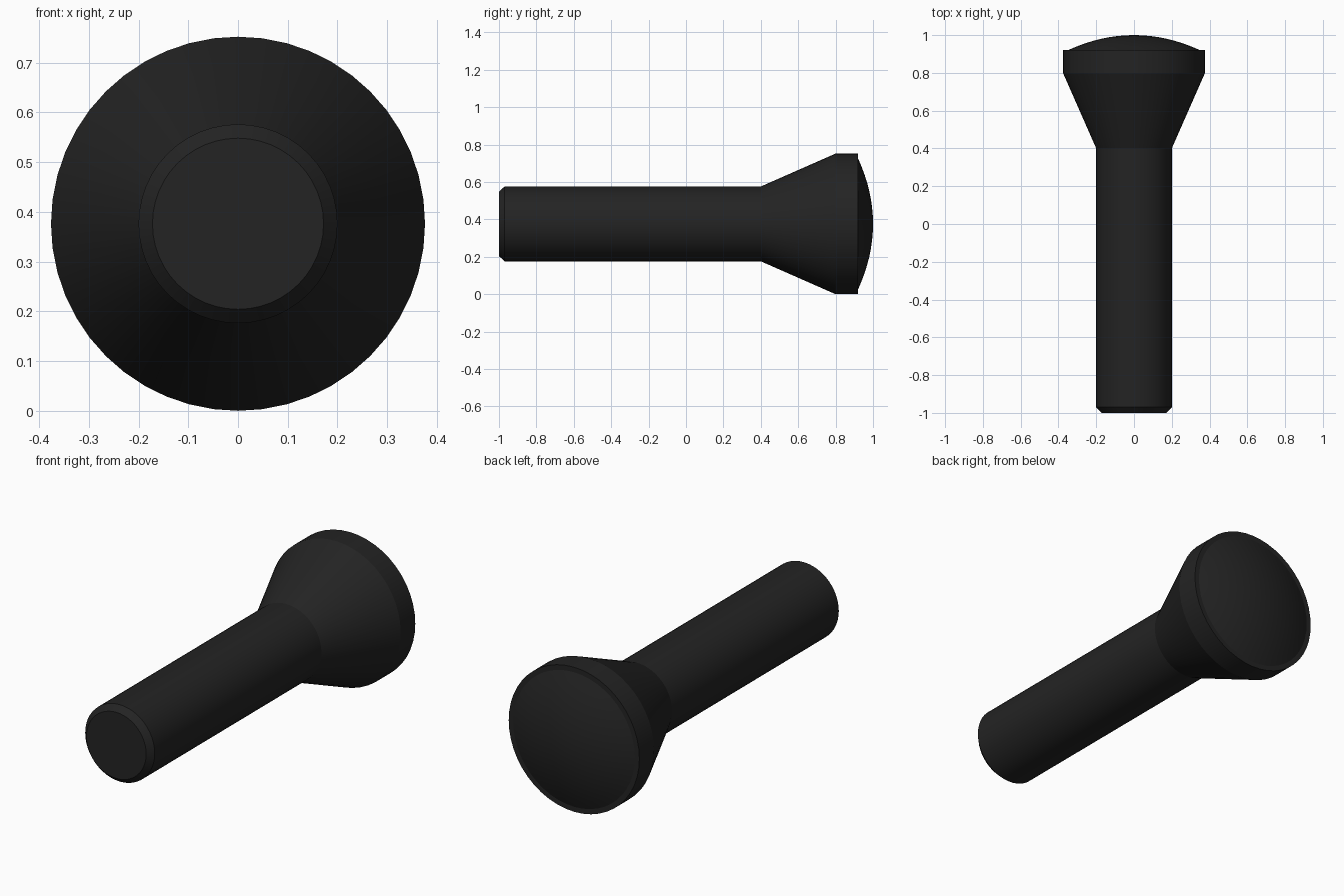
import bpy, bmesh, math

if "Cube" in bpy.data.objects:
    bpy.data.objects.remove(bpy.data.objects["Cube"])

R, SEG = 0.376, 48

black = bpy.data.materials.new("matte black")
black.diffuse_color = (0.017, 0.017, 0.017, 1)
black.use_nodes = True
black.node_tree.nodes["Principled BSDF"].inputs["Base Color"].default_value = black.diffuse_color


def lathe(name, profile, angle):
    """Revolve (radius, y) points around the long axis."""
    bm = bmesh.new()
    verts = [bm.verts.new((r, y, 0)) for r, y in profile]
    edges = [bm.edges.new(p) for p in zip(verts, verts[1:])]
    bmesh.ops.spin(bm, geom=verts + edges, cent=(0, 0, 0), axis=(0, 1, 0),
                   angle=math.tau, steps=SEG, use_merge=True)
    bmesh.ops.remove_doubles(bm, verts=bm.verts, dist=1e-4)
    bmesh.ops.recalc_face_normals(bm, faces=bm.faces)
    me = bpy.data.meshes.new(name)
    bm.to_mesh(me)
    bm.free()
    me.materials.append(black)
    ob = bpy.data.objects.new(name, me)
    bpy.context.collection.objects.link(ob)
    ob.location.z = R
    bpy.ops.object.select_all(action='DESELECT')
    ob.select_set(True)
    bpy.context.view_layer.objects.active = ob
    bpy.ops.object.shade_smooth_by_angle(angle=math.radians(angle))


# Handle with chamfered end, flared head and flat rim
lathe("flashlight_body", [(0, -1), (0.172, -1), (0.2, -0.97), (0.2, 0.4),
                          (R, 0.8), (R, 0.92), (0, 0.92)], 20)

# Shallow domed lens
rl, n = 0.35, 8
dome = [(rl * (1 - i / n), 0.92 + 0.08 * (1 - (1 - i / n) ** 2)) for i in range(n + 1)]
lathe("lens", dome, 30)
